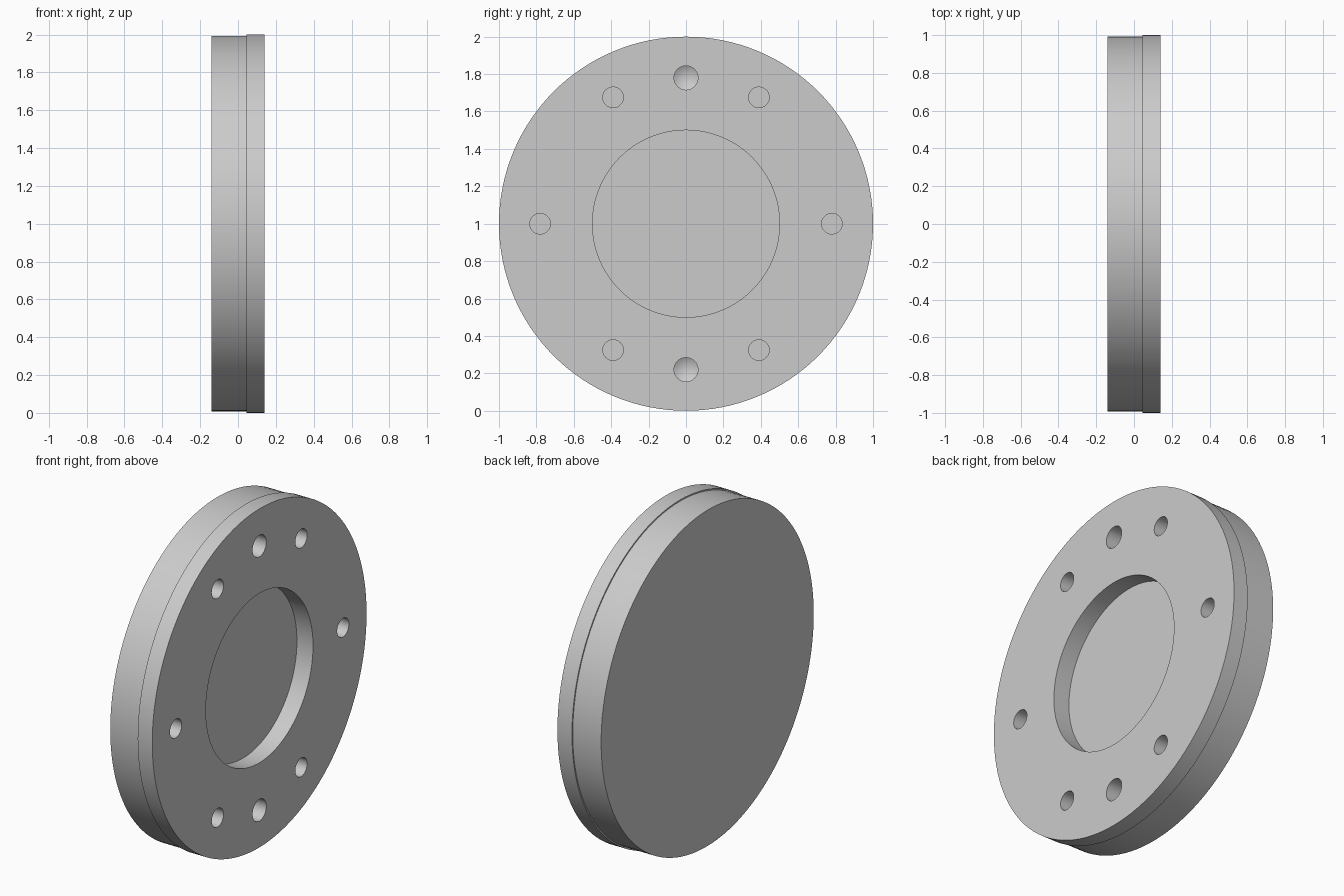
import bpy, bmesh, math
from mathutils import Matrix

if "Cube" in bpy.data.objects:
    bpy.data.objects.remove(bpy.data.objects["Cube"], do_unlink=True)

grey = bpy.data.materials.new("plain grey")
grey.use_nodes = True
colour = (0.6, 0.6, 0.6, 1)
grey.diffuse_color = colour
grey.node_tree.nodes["Principled BSDF"].inputs["Base Color"].default_value = colour

FACE = 0.14          # x of the flange face
CENTRE = (0, 0, 1)   # axis of the disc runs along x


def lathe(name, profile, location=CENTRE, segments=128):
    """Spin (x, radius) points around the x axis into a closed solid."""
    bm = bmesh.new()
    verts = [bm.verts.new((x, 0, r)) for x, r in profile]
    edges = [bm.edges.new(pair) for pair in zip(verts, verts[1:])]
    bmesh.ops.spin(bm, geom=verts + edges, axis=(1, 0, 0), cent=(0, 0, 0),
                   angle=math.tau, steps=segments, use_duplicate=False)
    bmesh.ops.remove_doubles(bm, verts=bm.verts, dist=1e-5)
    bmesh.ops.recalc_face_normals(bm, faces=bm.faces)
    bmesh.ops.transform(bm, matrix=Matrix.Translation(location), verts=bm.verts)
    mesh = bpy.data.meshes.new(name)
    bm.to_mesh(mesh)
    bm.free()
    obj = bpy.data.objects.new(name, mesh)
    bpy.context.collection.objects.link(obj)
    mesh.materials.append(grey)
    return obj


def hole(name, radius, depth, tip, y=0, z=0, segments=48):
    """Cutter entering from the flange face, with an optional drill tip."""
    floor = FACE - depth
    return lathe(name, [(FACE + 0.1, 0), (FACE + 0.1, radius),
                        (floor, radius), (floor - tip, 0)],
                 (0, y, 1 + z), segments)


# Disc: slightly narrower body with a full-width flange
disc = lathe("flanged_disc", [(-FACE, 0), (-FACE, 0.992), (0.045, 0.992),
                              (0.045, 1), (FACE, 1), (FACE, 0)])

# Central recess, six flat-bottomed holes and two drilled holes
cutters = [hole("recess_cutter", 0.5, 0.105, 0, segments=128)]
for i in range(6):
    a = math.radians(60 * i)
    cutters.append(hole("bolt_hole_cutter", 0.055, 0.14, 0,
                        0.78 * math.cos(a), 0.78 * math.sin(a)))
for side in (-1, 1):
    cutters.append(hole("drilled_hole_cutter", 0.064, 0.14, 0.037, z=0.78 * side))

bpy.ops.object.select_all(action="DESELECT")
disc.select_set(True)
bpy.context.view_layer.objects.active = disc
for cutter in cutters:
    mod = disc.modifiers.new("cut", "BOOLEAN")
    mod.operation = "DIFFERENCE"
    mod.solver = "EXACT"
    mod.object = cutter
    bpy.ops.object.modifier_apply(modifier=mod.name)
    bpy.data.objects.remove(cutter, do_unlink=True)

bpy.ops.object.shade_smooth_by_angle(angle=math.radians(25))
